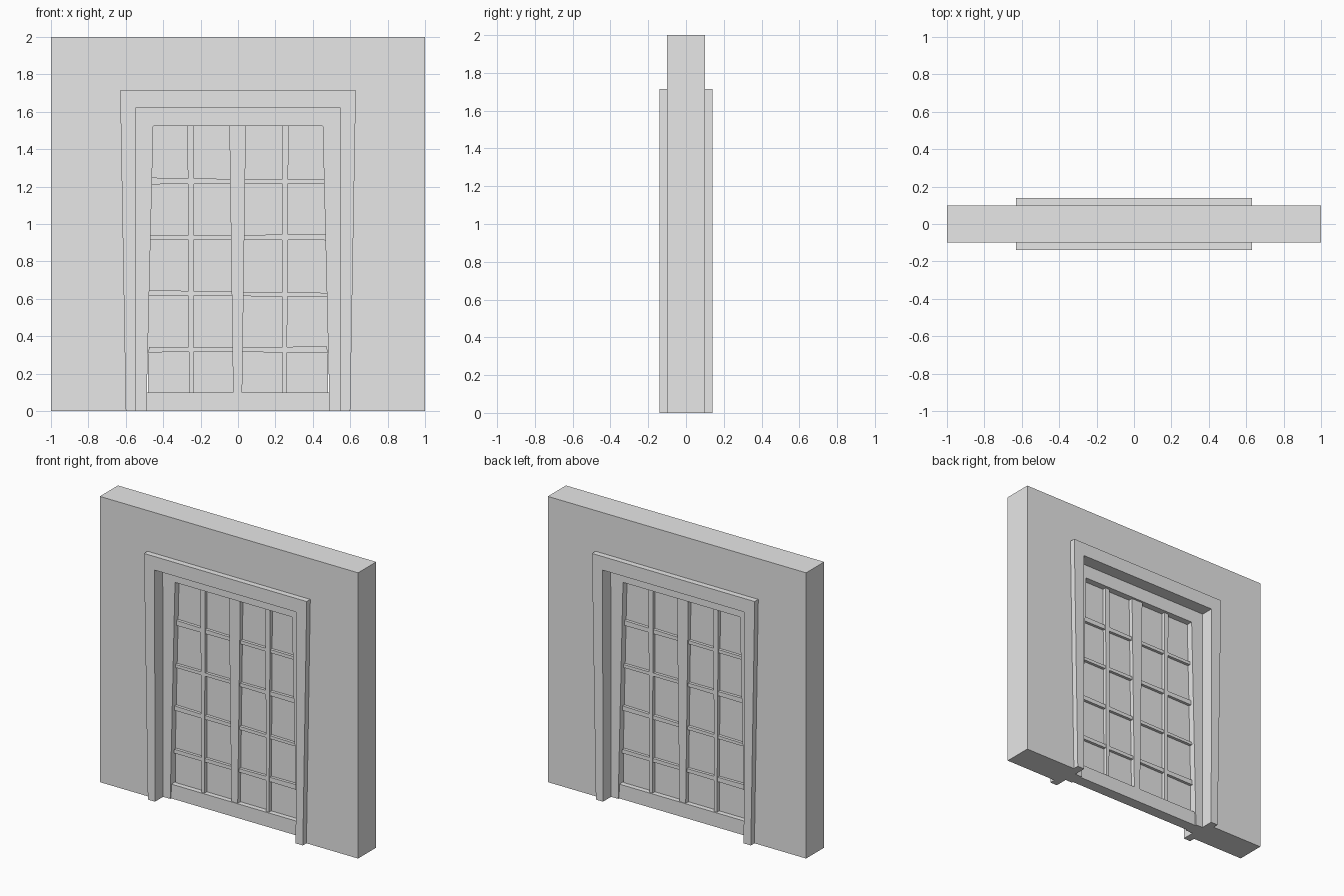
import bpy, bmesh, math
from mathutils import Matrix

cube = bpy.data.objects.get("Cube")
if cube:
    bpy.data.objects.remove(cube, do_unlink=True)

mat = bpy.data.materials.new("light_grey")
mat.use_nodes = True
mat.diffuse_color = (0.8, 0.8, 0.8, 1)
mat.node_tree.nodes["Principled BSDF"].inputs["Base Color"].default_value = (0.8, 0.8, 0.8, 1)


def prism(name, outline, front, back, turn=False):
    """Extrude an (x, z) outline from y = front to y = back; turn adds a copy rotated half a turn."""
    bm = bmesh.new()
    face = bm.faces.new([bm.verts.new((x, front, z)) for x, z in outline])
    grown = bmesh.ops.extrude_face_region(bm, geom=[face])["geom"]
    moved = [v for v in grown if isinstance(v, bmesh.types.BMVert)]
    bmesh.ops.translate(bm, verts=moved, vec=(0, back - front, 0))
    if turn:
        copy = bmesh.ops.duplicate(bm, geom=bm.verts[:] + bm.edges[:] + bm.faces[:])["geom"]
        verts = [v for v in copy if isinstance(v, bmesh.types.BMVert)]
        bmesh.ops.rotate(bm, verts=verts, cent=(0, 0, 0), matrix=Matrix.Rotation(math.pi, 3, 'Z'))
    bmesh.ops.recalc_face_normals(bm, faces=bm.faces)
    mesh = bpy.data.meshes.new(name)
    bm.to_mesh(mesh)
    bm.free()
    mesh.materials.append(mat)
    obj = bpy.data.objects.new(name, mesh)
    bpy.context.collection.objects.link(obj)
    return obj


def arch(outer, inner):
    """Outline of a doorway shape; each side is (half width at foot, half width at top, height)."""
    (a, b, h), (c, d, k) = outer, inner
    return [(-a, 0), (-b, h), (b, h), (a, 0), (c, 0), (d, k), (-d, k), (-c, 0)]


# Wall with its opening, surrounding trim and recessed inner frame
prism("wall", arch((1, 1, 2), (0.57, 0.57, 1.66)), -0.1, 0.1)
prism("trim", arch((0.6, 0.63, 1.715), (0.545, 0.548, 1.62)), -0.14, 0.14)
prism("inner_frame", arch((0.56, 0.56, 1.64), (0.49, 0.453, 1.525)), -0.05, 0.05)

# Bottom rail and the thin pane behind the bars
prism("bottom_rail", [(-0.49, 0), (-0.49, 0.1), (0.49, 0.1), (0.49, 0)], -0.04, 0.04)
prism("pane", [(-0.482, 0.08), (-0.475, 1.54), (0.475, 1.54), (0.482, 0.08)], -0.005, 0.005)

# Upright bars: left and right edge at the foot, then at the top
uprights = {
    "centre_upright": (-0.026, 0.022, -0.046, 0.042),
    "right_upright": (-0.262, -0.238, -0.27, -0.235),
    "left_upright": (0.237, 0.261, 0.235, 0.27),
}
for name, (fl, fr, tl, tr) in uprights.items():
    depth = 0.035 if name.startswith("centre") else 0.03
    prism(name, [(fl, 0.09), (tl, 1.53), (tr, 1.53), (fr, 0.09)], -depth, 0, turn=True)

# Cross bars, each a little crooked: height and thickness at the two ends
crossbars = [(0.328, 0.028, 0.328, 0.036), (0.63, 0.032, 0.622, 0.02),
             (0.927, 0.022, 0.93, 0.034), (1.23, 0.036, 1.226, 0.022)]
for i, (zl, tl, zr, tr) in enumerate(crossbars):
    outline = [(-0.48, zl - tl / 2), (-0.475, zl + tl / 2), (0, 1.0 * (zl + zr) / 2 + 0.012),
               (0.475, zr + tr / 2), (0.48, zr - tr / 2), (0, (zl + zr) / 2 - 0.012)]
    prism(f"cross_bar_{i + 1}", outline, -0.025, 0, turn=True)
